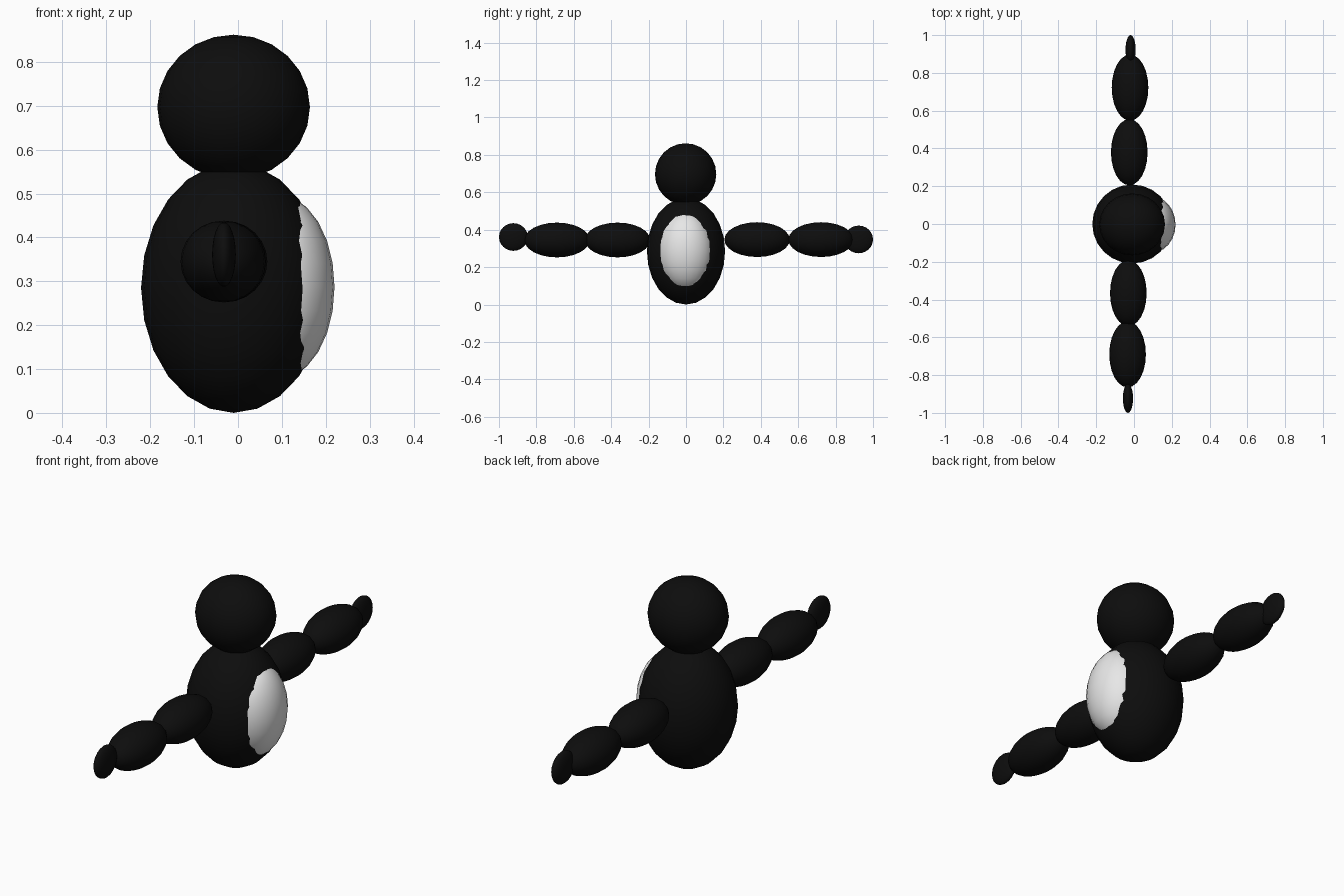
import bpy

if "Cube" in bpy.data.objects:
    bpy.data.objects.remove(bpy.data.objects["Cube"])


def material(name, value):
    m = bpy.data.materials.new(name)
    m.diffuse_color = (value, value, value, 1)
    m.use_nodes = True
    m.node_tree.nodes["Principled BSDF"].inputs["Base Color"].default_value = m.diffuse_color
    return m


black = material("black", 0.004)
white = material("white", 0.8)


def ellipsoid(name, center, radii, mat):
    """Smooth stretched sphere with its poles along z."""
    bpy.ops.mesh.primitive_uv_sphere_add(segments=24, ring_count=12, radius=1, location=center)
    ob = bpy.context.object
    ob.name = ob.data.name = name
    ob.scale = radii
    bpy.ops.object.transform_apply(location=False, rotation=False, scale=True)
    bpy.ops.object.shade_smooth()
    ob.data.materials.append(mat)
    return ob


# Torso, head and the pale belly bulging out of the +x side
ellipsoid("body", (-0.01, 0, 0.285), (0.211, 0.209, 0.285), black)
ellipsoid("head", (-0.01, -0.002, 0.697), (0.174, 0.164, 0.165), black)
ellipsoid("belly", (0.093, -0.003, 0.287), (0.127, 0.15, 0.21), white)

# Outstretched arms: two long segments and a thin disc-like hand each
arm = (0.097, 0.175, 0.093)
hand = (0.027, 0.077, 0.074)
ellipsoid("front_upper_arm", (-0.030, -0.366, 0.345), arm, black)
ellipsoid("front_forearm", (-0.034, -0.690, 0.345), arm, black)
ellipsoid("front_hand", (-0.032, -0.923, 0.361), hand, black)
ellipsoid("back_upper_arm", (-0.025, 0.380, 0.347), arm, black)
ellipsoid("back_forearm", (-0.021, 0.722, 0.347), arm, black)
ellipsoid("back_hand", (-0.018, 0.923, 0.348), hand, black)
